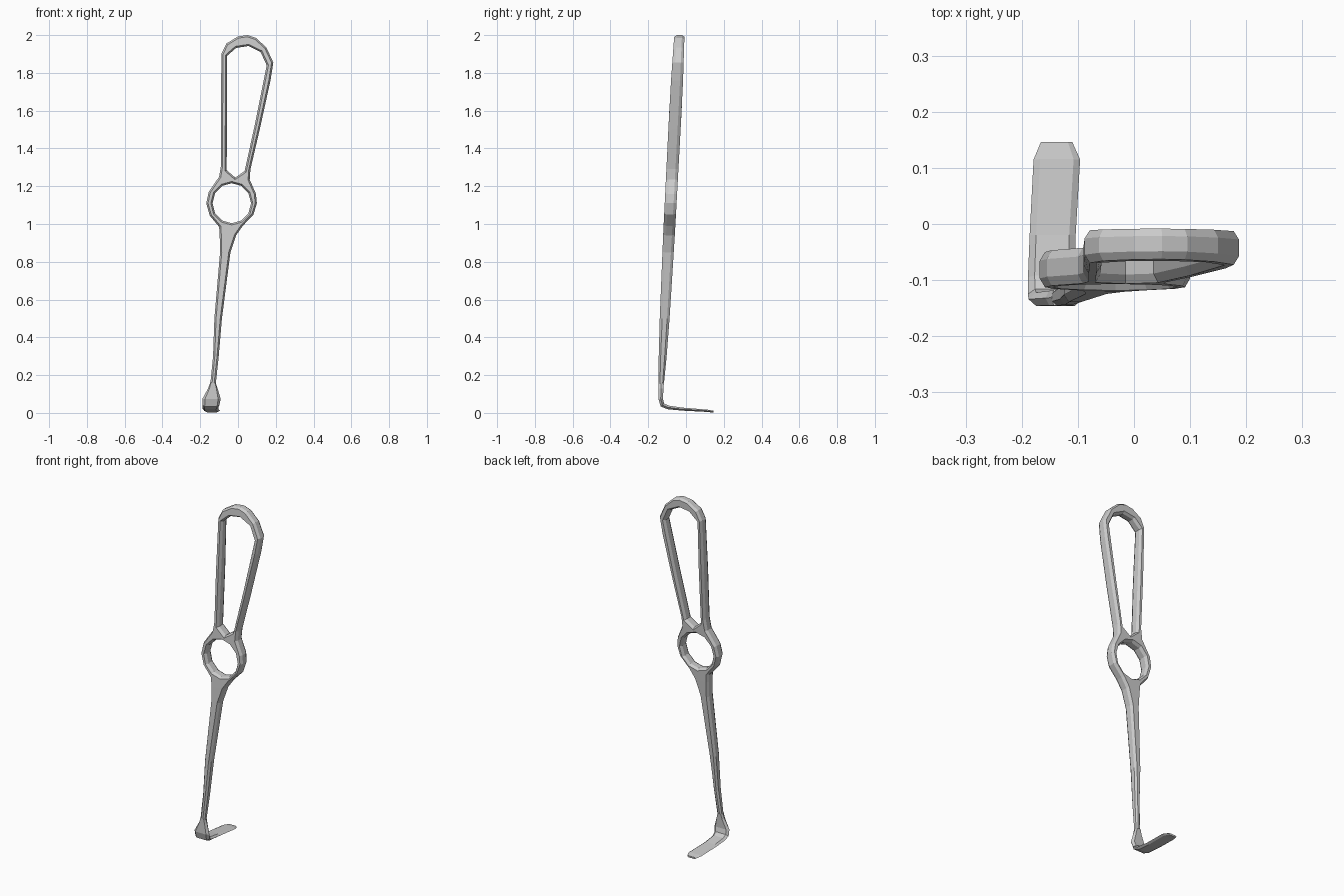
import bpy, bmesh, math
from mathutils import Vector

if "Cube" in bpy.data.objects:
    bpy.data.objects.remove(bpy.data.objects["Cube"])


def finish(bm, name):
    bmesh.ops.recalc_face_normals(bm, faces=bm.faces)
    me = bpy.data.meshes.new(name)
    bm.to_mesh(me)
    bm.free()
    ob = bpy.data.objects.new(name, me)
    bpy.context.collection.objects.link(ob)
    return ob


def offset(loop, d):
    """Move a closed 2D loop inwards by d (outwards if d is negative)."""
    pts = [Vector(p) for p in loop]
    n = len(pts)
    area = sum(pts[i - 1].x * pts[i].y - pts[i].x * pts[i - 1].y for i in range(n))
    s = 1 if area > 0 else -1
    out = []
    for i, p in enumerate(pts):
        a = (p - pts[i - 1]).normalized()
        b = (pts[(i + 1) % n] - p).normalized()
        na, nb = Vector((-a.y, a.x)) * s, Vector((-b.y, b.x)) * s
        out.append(p + (na + nb) * d / max(0.6, 1 + na.dot(nb)))
    return out


def lerp(table, z):
    for (z0, v0), (z1, v1) in zip(table, table[1:]):
        if z <= z1:
            return v0 + (v1 - v0) * max(0, z - z0) / (z1 - z0)
    return table[-1][1]


# Front outlines (x, z) of the handle, finger ring and shaft
outer = [(-.147, .15), (-.132, .30), (-.125, .50), (-.095, .85), (-.097, .94),
         (-.10, .985), (-.15, 1.045), (-.168, 1.11), (-.155, 1.17), (-.10, 1.25),
         (-.09, 1.31), (-.09, 1.60), (-.088, 1.90), (-.062, 1.955), (.0, 1.993),
         (.05, 2.0), (.095, 1.985), (.15, 1.935), (.187, 1.855), (.172, 1.76),
         (.115, 1.50), (.066, 1.29), (.062, 1.235), (.095, 1.16), (.10, 1.11),
         (.082, 1.05), (.025, .99), (-.01, .94), (-.04, .85), (-.085, .50),
         (-.102, .30), (-.118, .15)]
grip_hole = [(-.06, 1.285), (-.058, 1.60), (-.058, 1.89), (-.01, 1.932), (.055, 1.942),
             (.12, 1.91), (.152, 1.84), (.09, 1.53), (.035, 1.28), (-.015, 1.246)]
ring_hole = [(-.033 + .102 * math.cos(a), 1.11 + .106 * math.sin(a))
             for a in (math.tau * i / 12 for i in range(12))]

# Chamfered plate with two holes
C = .009
bm = bmesh.new()
caps = {-1: [], 1: []}
for loop, sign in ((outer, 1), (grip_hole, -1), (ring_hole, -1)):
    inset = offset(loop, C * sign)
    n = len(loop)
    rings = [[bm.verts.new((p[0], y, p[1])) for p in pts]
             for pts, y in ((inset, -1), (loop, -.5), (loop, .5), (inset, 1))]
    for r0, r1 in zip(rings, rings[1:]):
        for i in range(n):
            j = (i + 1) % n
            bm.faces.new((r0[i], r0[j], r1[j], r1[i]))
    for side, r in ((-1, rings[0]), (1, rings[3])):
        caps[side] += [bm.edges.get((r[i], r[(i + 1) % n])) for i in range(n)]
for side, edges in caps.items():
    bmesh.ops.triangle_fill(bm, use_beauty=True, edges=edges, normal=(0, side, 0))
# Lean the plate back and taper its depth
half_depth = [(.15, .014), (.30, .021), (.50, .026), (.95, .031), (1.7, .033), (2.0, .027)]
for v in bm.verts:
    z = v.co.z
    v.co.y = -.139 + .052 * z + v.co.y * lerp(half_depth, z)
finish(bm, "handle_and_shaft")

# Hooked blade: x0, x1, centre y, centre z, path angle (0 = down, 90 = back), half thickness
sections = [(-.147, -.118, -.131, .160, 0, .014), (-.158, -.108, -.132, .130, 0, .013),
            (-.188, -.092, -.134, .075, 5, .012), (-.189, -.098, -.125, .042, 40, .012),
            (-.189, -.104, -.095, .029, 72, .010), (-.186, -.104, -.02, .020, 86, .008),
            (-.179, -.096, .115, .011, 86, .006), (-.166, -.110, .146, .006, 86, .005)]
bm = bmesh.new()
rings = []
for x0, x1, y, z, ang, t in sections:
    a = math.radians(ang)
    ny, nz = math.cos(a) * t, math.sin(a) * t
    c = (x1 - x0) * .14
    rings.append([bm.verts.new((x, y + ny * k, z + nz * k)) for x, k in
                  ((x0, 0), (x0 + c, 1), (x1 - c, 1), (x1, 0), (x1 - c, -1), (x0 + c, -1))])
for r0, r1 in zip(rings, rings[1:]):
    for i in range(6):
        j = (i + 1) % 6
        bm.faces.new((r0[i], r0[j], r1[j], r1[i]))
bm.faces.new(rings[0])
bm.faces.new(rings[-1])
finish(bm, "blade")
